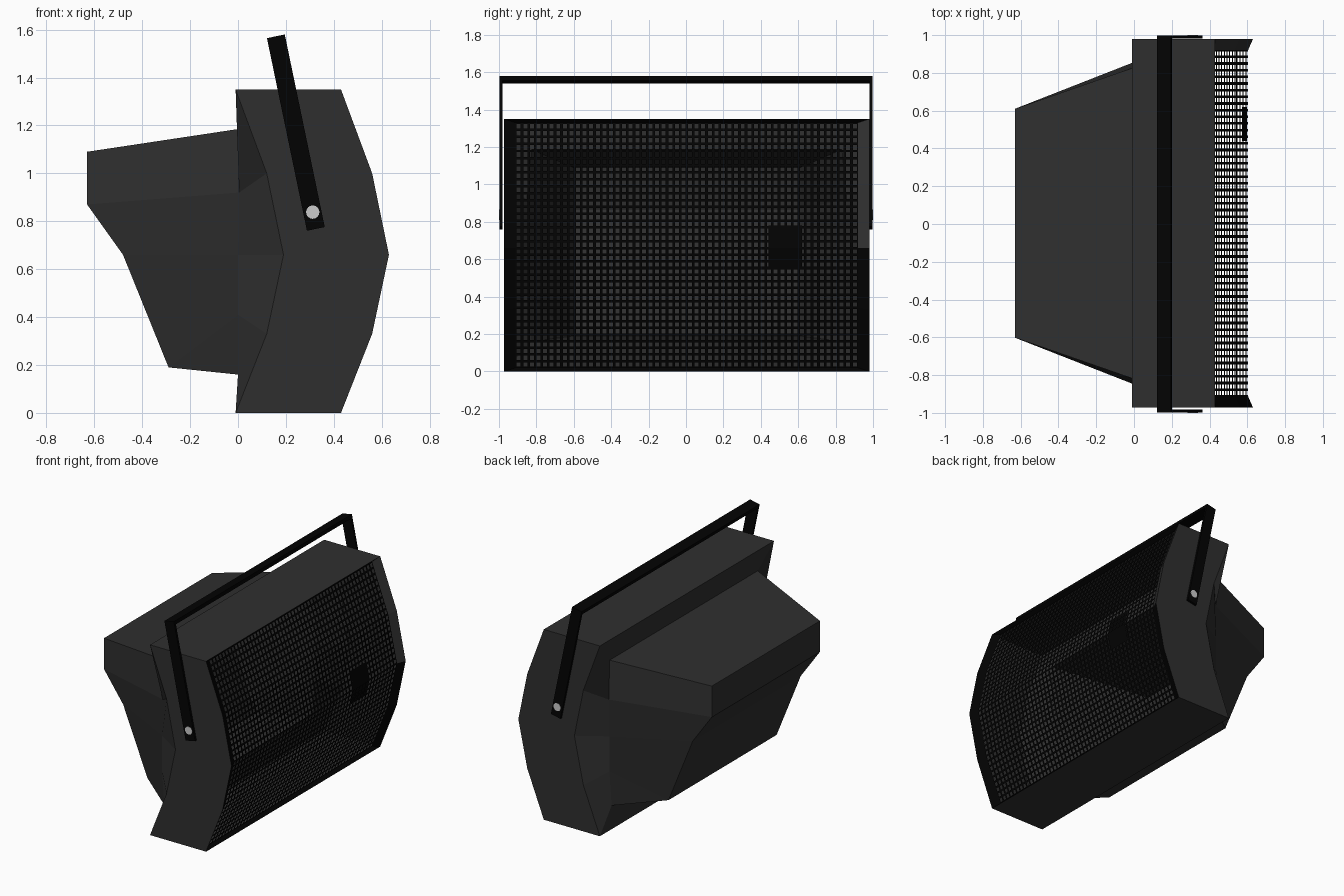
import bpy, bmesh, math
from mathutils import Vector, Matrix

if "Cube" in bpy.data.objects:
    bpy.data.objects.remove(bpy.data.objects["Cube"])


def material(name, v):
    m = bpy.data.materials.new(name)
    m.diffuse_color = (v, v, v, 1)
    m.use_nodes = True
    m.node_tree.nodes["Principled BSDF"].inputs["Base Color"].default_value = m.diffuse_color
    return m


GREY = material("dark_grey", 0.028)
BLACK = material("black", 0.0008)
METAL = material("metal", 0.6)


def finish(bm, name, *mats, recalc=True):
    if recalc:
        bmesh.ops.recalc_face_normals(bm, faces=bm.faces[:])
    me = bpy.data.meshes.new(name)
    bm.to_mesh(me)
    bm.free()
    for m in mats:
        me.materials.append(m)
    ob = bpy.data.objects.new(name, me)
    bpy.context.collection.objects.link(ob)
    return ob


# Side profiles as (x, z), listed from top to bottom
FRONT = [(0.43, 1.35), (0.56, 1.0), (0.63, 0.66), (0.56, 0.33), (0.43, 0.0)]
BACK = [(-0.01, 1.35), (0.12, 1.0), (0.19, 0.66), (0.12, 0.33), (-0.01, 0.0)]
GRILLE = [(0.408, 1.33), (0.535, 0.99), (0.604, 0.66), (0.535, 0.34), (0.408, 0.02)]
RING = [(0.015, 1.187), (0.005, 0.92), (0.0, 0.66), (0.0, 0.41), (0.0, 0.16)]
REAR = [(-0.63, 1.09), (-0.63, 0.87), (-0.48, 0.66), (-0.29, 0.19)]
YC = 0.004
HALF = 0.976
GHALF = 0.916


# Housing: curved front case, sloped back panels and tapered rear body
def build_housing():
    bm = bmesh.new()

    def pair(profile, half):
        return [[bm.verts.new((x, YC + s * half(z), z)) for x, z in profile]
                for s in (-1, 1)]

    front = pair(FRONT, lambda z: HALF)
    back = pair(BACK, lambda z: HALF)
    inner = pair(GRILLE, lambda z: GHALF)
    ring = pair(RING, lambda z: 0.855 if 0.3 < z < 1.0 else 0.83)
    rear = pair(REAR, lambda z: 0.606)

    def strip(a, b, mats=(0, 0, 0, 0)):
        for i in range(len(a) - 1):
            f = bm.faces.new((a[i], a[i + 1], b[i + 1], b[i]))
            f.material_index = mats[i]

    for s in (0, 1):
        bm.faces.new(front[s] + back[s][::-1])
        strip(back[s], ring[s])
        strip(front[s], inner[s], (0, 0, 1, 1) if s else (1, 1, 1, 1))
        strip(ring[s][:4], rear[s])
        bm.faces.new((ring[s][3], ring[s][4], rear[s][3]))
    for i in (0, -1):
        bm.faces.new((front[0][i], front[1][i], back[1][i], back[0][i]))
        bm.faces.new((back[0][i], back[1][i], ring[1][i], ring[0][i]))
        f = bm.faces.new((front[0][i], front[1][i], inner[1][i], inner[0][i]))
        f.material_index = 1
        bm.faces.new((ring[0][i], ring[1][i], rear[1][i], rear[0][i]))
    strip(rear[0], rear[1])
    finish(bm, "housing", GREY, BLACK)


# Perforated grille: a grid bent along the profile, with a hole in each cell
def build_grille(cols=52, rows_per_panel=9, border=0.28):
    bm = bmesh.new()
    path = []
    for (x0, z0), (x1, z1) in zip(GRILLE, GRILLE[1:]):
        for k in range(rows_per_panel):
            t = k / rows_per_panel
            path.append((x0 + (x1 - x0) * t, z0 + (z1 - z0) * t))
    path.append(GRILLE[-1])
    grid = [[bm.verts.new((x, YC - GHALF + 2 * GHALF * j / cols, z))
             for j in range(cols + 1)] for x, z in path]
    cells = []
    for r0, r1 in zip(grid, grid[1:]):
        for j in range(cols):
            cells.append(bm.faces.new((r0[j], r1[j], r1[j + 1], r0[j + 1])))
    bm.normal_update()
    bmesh.ops.inset_individual(bm, faces=cells,
                               thickness=border * 2 * GHALF / cols)
    bmesh.ops.delete(bm, geom=cells, context='FACES')
    finish(bm, "grille", BLACK, recalc=False)


# Backing plate: small bent plate just behind the grille
def build_plate():
    bm = bmesh.new()
    rows = []
    for x, z in ((0.574, 0.78), (0.599, 0.66), (0.574, 0.55)):
        rows.append([bm.verts.new((x, y, z)) for y in (0.44, 0.62)])
    for a, b in zip(rows, rows[1:]):
        bm.faces.new((a[0], b[0], b[1], a[1]))
    finish(bm, "backing_plate", BLACK, recalc=False)


# Tilted handle: two arms and a crossbar swept as one U-shaped strap
def build_handle():
    bm = bmesh.new()
    top, low = Vector((0.158, 0, 1.572)), Vector((0.325, 0, 0.768))
    down = (low - top).normalized()
    side = Vector((-down.z, 0, down.x)) * 0.038
    drop = down * 0.025
    outer, inn = 0.998, 0.982
    outline = [(-outer, low), (-outer, top), (outer, top), (outer, low),
               (inn, low), (inn, top + drop), (-inn, top + drop), (-inn, low)]
    a, b = ([bm.verts.new(p + s * side + Vector((0, y, 0))) for y, p in outline]
            for s in (-1, 1))
    for i in range(8):
        j = (i + 1) % 8
        bm.faces.new((a[i], a[j], b[j], b[i]))
    for v in (a, b):
        for q in ((0, 1, 6, 7), (1, 2, 5, 6), (2, 3, 4, 5)):
            bm.faces.new([v[i] for i in q])
    finish(bm, "handle", BLACK)


# Pivot pins at both arm ends
def build_pins():
    for name, s in (("pivot_pin_front", -1), ("pivot_pin_back", 1)):
        bm = bmesh.new()
        bmesh.ops.create_cone(bm, cap_ends=True, segments=16, radius1=0.028,
                              radius2=0.028, depth=0.018,
                              matrix=Matrix.Translation((0.312, s * 0.991, 0.838))
                              @ Matrix.Rotation(math.pi / 2, 4, 'X'))
        finish(bm, name, METAL)


build_housing()
build_grille()
build_plate()
build_handle()
build_pins()
